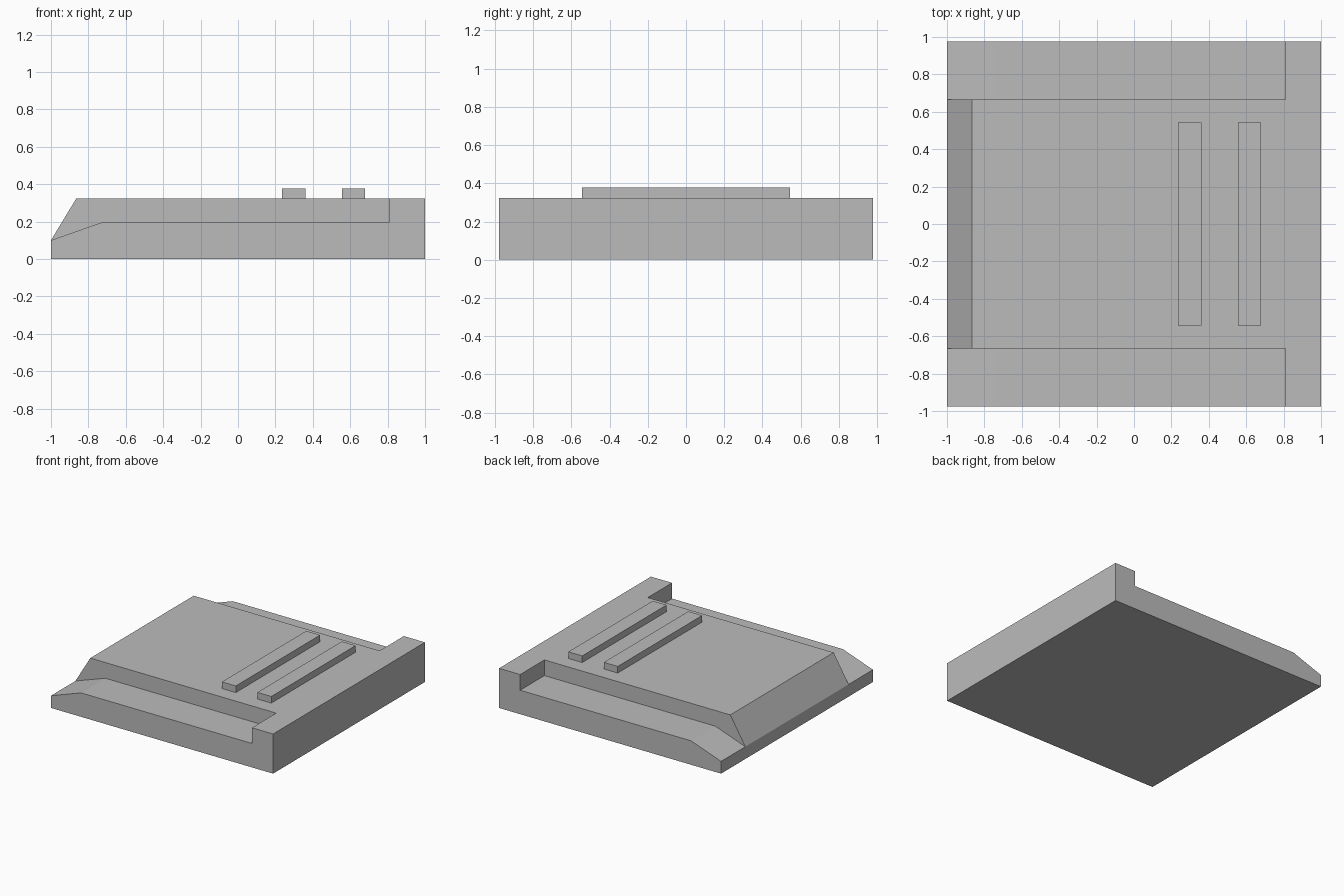
import bpy
import bmesh

cube = bpy.data.objects.get("Cube")
if cube:
    bpy.data.objects.remove(cube, do_unlink=True)

grey = bpy.data.materials.new("plain grey")
grey.use_nodes = True
colour = (0.5, 0.5, 0.5, 1)
grey.diffuse_color = colour
grey.node_tree.nodes["Principled BSDF"].inputs["Base Color"].default_value = colour

HALF_WIDTH = 0.977
CORE_HALF = 0.665
DECK = 0.323
SHELF = 0.195


def extrude_profile(name, profile, y0, y1):
    """Extrude an x-z outline between two y positions."""
    bm = bmesh.new()
    face = bm.faces.new([bm.verts.new((x, y0, z)) for x, z in profile])
    result = bmesh.ops.extrude_face_region(bm, geom=[face])
    verts = [g for g in result["geom"] if isinstance(g, bmesh.types.BMVert)]
    bmesh.ops.translate(bm, verts=verts, vec=(0, y1 - y0, 0))
    bmesh.ops.recalc_face_normals(bm, faces=bm.faces)
    mesh = bpy.data.meshes.new(name)
    bm.to_mesh(mesh)
    bm.free()
    mesh.materials.append(grey)
    obj = bpy.data.objects.new(name, mesh)
    bpy.context.scene.collection.objects.link(obj)
    return obj


# Main body with a sloped leading end
body = extrude_profile("body", [(-1, 0), (1, 0), (1, DECK), (-0.865, DECK), (-1, 0.1)],
                       -HALF_WIDTH, HALF_WIDTH)

# Side shelves cut along both edges, ramping down to the leading end
shelf_outline = [(-1.27, 0.005), (-0.73, SHELF), (0.81, SHELF), (0.81, 0.6), (-1.27, 0.6)]
cutters = []
for side, label in ((-1, "front"), (1, "back")):
    cutter = extrude_profile(label + "_shelf_cutter", shelf_outline,
                             side * CORE_HALF, side * 1.2)
    cutter.hide_render = True
    modifier = body.modifiers.new(label + " shelf", "BOOLEAN")
    modifier.operation = "DIFFERENCE"
    modifier.solver = "EXACT"
    modifier.object = cutter
    cutters.append(cutter)

# Bake the cuts and remove the helpers
bpy.context.view_layer.update()
evaluated = body.evaluated_get(bpy.context.evaluated_depsgraph_get())
cut_mesh = bpy.data.meshes.new_from_object(evaluated)
body.modifiers.clear()
body.data = cut_mesh
for cutter in cutters:
    bpy.data.objects.remove(cutter, do_unlink=True)

# Two raised ribs on the deck
for label, x in (("inner_rib", 0.235), ("outer_rib", 0.555)):
    outline = [(x, DECK - 0.01), (x + 0.125, DECK - 0.01), (x + 0.125, 0.377), (x, 0.377)]
    extrude_profile(label, outline, -0.543, 0.543)
